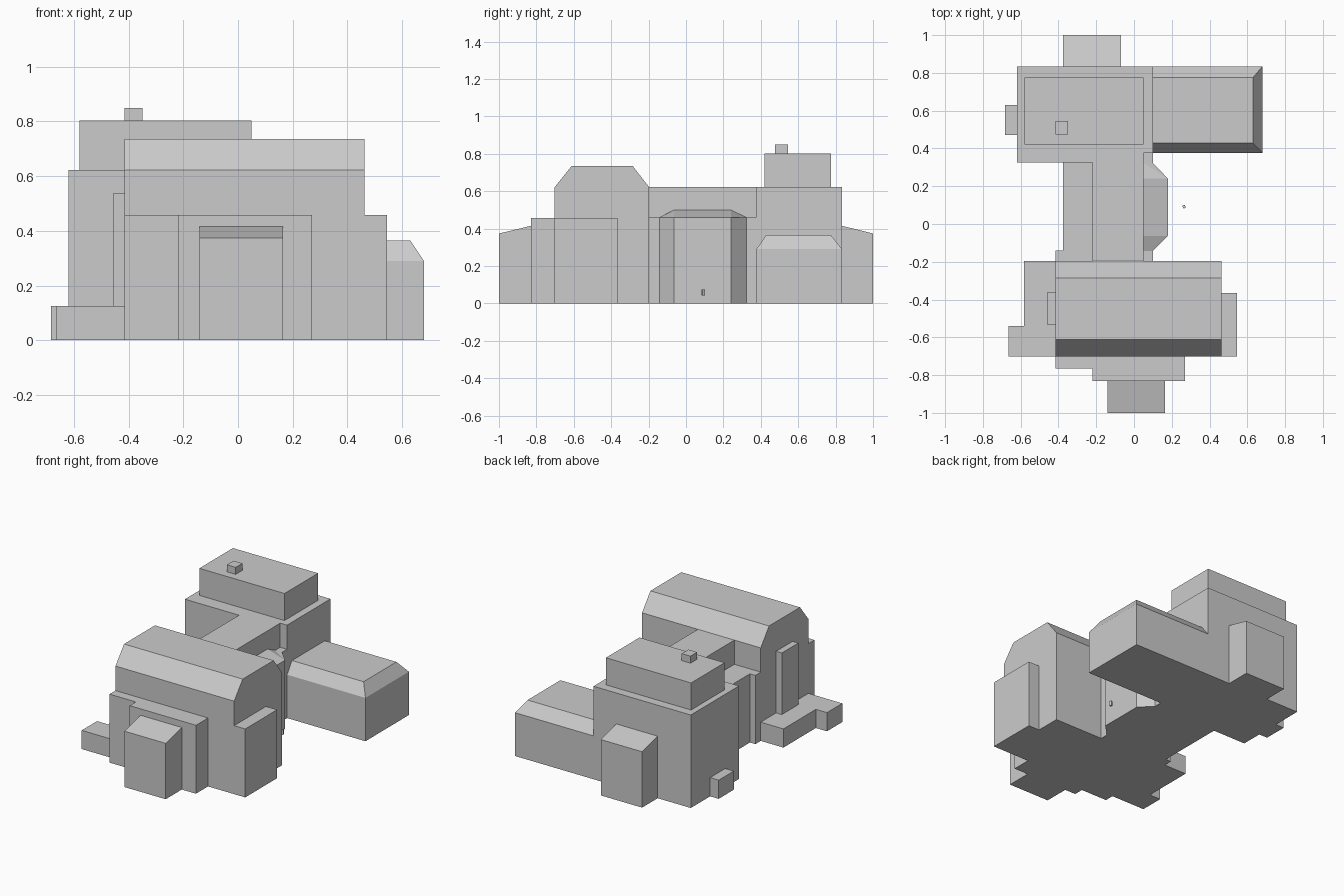
import bpy, bmesh
from math import radians

if "Cube" in bpy.data.objects:
    bpy.data.objects.remove(bpy.data.objects["Cube"])


def mesh_object(name, verts, faces):
    mesh = bpy.data.meshes.new(name)
    bm = bmesh.new()
    vs = [bm.verts.new(v) for v in verts]
    for f in faces:
        bm.faces.new([vs[i] for i in f])
    bmesh.ops.recalc_face_normals(bm, faces=bm.faces)
    bm.to_mesh(mesh)
    bm.free()
    ob = bpy.data.objects.new(name, mesh)
    bpy.context.collection.objects.link(ob)
    return ob


def loft(name, lower, upper):
    """Closed solid between two matching loops of points."""
    n = len(lower)
    sides = [(i, (i + 1) % n, n + (i + 1) % n, n + i) for i in range(n)]
    return mesh_object(name, lower + upper,
                       [tuple(range(n)), tuple(range(n, 2 * n))] + sides)


def prism(name, outline, z0, z1):
    return loft(name, [(x, y, z0) for x, y in outline],
                [(x, y, z1) for x, y in outline])


def box(name, x0, x1, y0, y1, z0, z1):
    return prism(name, [(x0, y0), (x1, y0), (x1, y1), (x0, y1)], z0, z1)


def extrude_x(name, profile, x0, x1):
    return loft(name, [(x0, y, z) for y, z in profile],
                [(x1, y, z) for y, z in profile])


# Rear building with notched corner, upper storey and chimney
prism("rear_block", [(-.62, .325), (.05, .325), (.05, .375), (.10, .375),
                     (.10, .835), (-.62, .835)], 0, .622)
box("upper_storey", -.58, .05, .42, .775, .622, .803)
box("roof_chimney", -.415, -.35, .475, .545, .803, .85)
box("rear_side_step", -.683, -.62, .47, .63, 0, .125)

# Lean-to porches at the back and front
for name, x0, x1, wall, end in (("rear_porch", -.375, -.07, .835, 1),
                                ("front_porch", -.14, .165, -.83, -1)):
    extrude_x(name, [(wall, 0), (end, 0), (end, .374), (wall, .415)], x0, x1)

# East wing with hipped flat-topped roof
box("east_wing", .10, .68, .376, .835, 0, .29)
loft("east_wing_roof",
     [(.10, .376, .29), (.68, .376, .29), (.68, .835, .29), (.10, .835, .29)],
     [(.10, .428, .365), (.63, .428, .365), (.63, .775, .365), (.10, .775, .365)])

# Connecting corridor with lower side aisles
box("corridor", -.22, .05, -.197, .325, 0, .622)
box("corridor_east_aisle", .05, .10, -.197, .376, 0, .46)
box("corridor_west_aisle", -.375, -.22, -.197, .325, 0, .46)
box("west_aisle_corner", -.415, -.375, -.197, -.14, 0, .46)

# Bay with canted sides and a shallow hipped roof
bay = [(.05, .323), (.10, .323), (.18, .24), (.18, -.063), (.10, -.143), (.05, -.143)]
prism("bay_walls", bay, 0, .46)
mesh_object("bay_roof",
            [(x, y, .46) for x, y in bay] + [(.05, .24, .5), (.05, -.063, .5)],
            [(0, 1, 2, 6), (6, 2, 3, 7), (7, 3, 4, 5), (0, 6, 7, 5),
             (0, 1, 2, 3, 4, 5)])

# Front hall with bevelled roof
extrude_x("front_hall", [(-.702, 0), (-.197, 0), (-.197, .622), (-.285, .735),
                         (-.612, .735), (-.702, .622)], -.415, .463)
box("hall_east_annex", .463, .545, -.702, -.365, 0, .458)
box("hall_front_annex", -.22, .27, -.83, -.702, 0, .458)
box("hall_front_corner", -.415, -.22, -.765, -.702, 0, .458)
box("hall_wall_chimney", -.457, -.415, -.535, -.36, .125, .537)

# Low terrace on the west side
prism("west_terrace", [(-.415, -.197), (-.583, -.197), (-.583, -.54),
                       (-.665, -.54), (-.665, -.702), (-.415, -.702)], 0, .125)

# Tiny detached marker beside the bay
marker = box("small_marker", -.007, .007, -.008, .008, -.016, .016)
marker.location = (.265, .092, .06)
marker.rotation_euler = (0, 0, radians(30))
